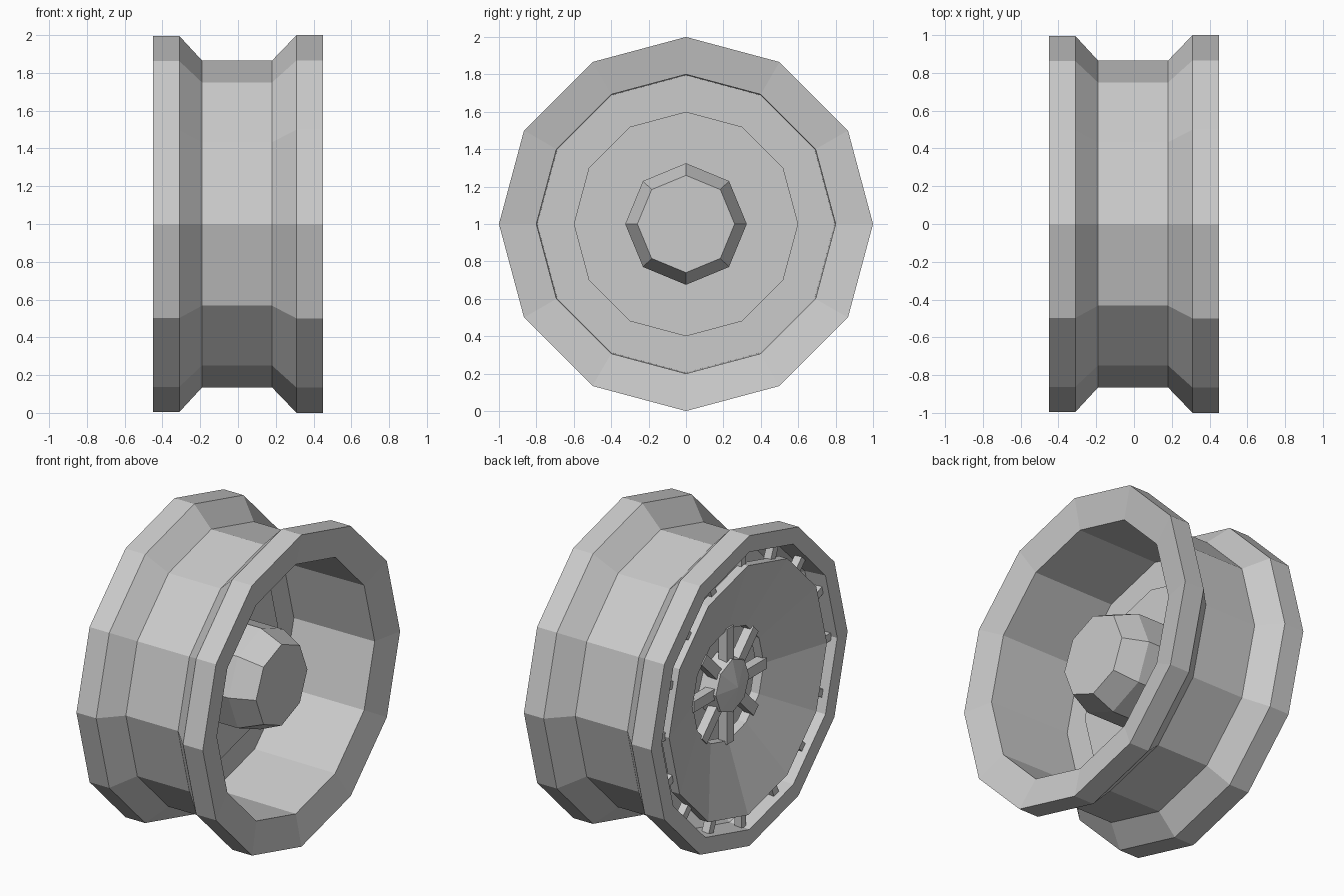
import bpy, bmesh, math
from mathutils import Matrix, Vector

if "Cube" in bpy.data.objects:
    bpy.data.objects.remove(bpy.data.objects["Cube"])


def finish(name, bm):
    bmesh.ops.remove_doubles(bm, verts=bm.verts[:], dist=1e-5)
    bmesh.ops.recalc_face_normals(bm, faces=bm.faces[:])
    me = bpy.data.meshes.new(name)
    bm.to_mesh(me)
    bm.free()
    ob = bpy.data.objects.new(name, me)
    ob.location.z = 1
    bpy.context.collection.objects.link(ob)
    return ob


def lathe(name, profile, sides, closed=False):
    """Revolve (x, radius) points about the x axis with flat facets."""
    bm = bmesh.new()
    vs = [bm.verts.new((x, 0, r)) for x, r in profile]
    edges = [bm.edges.new(p) for p in zip(vs, vs[1:])]
    if closed:
        edges.append(bm.edges.new((vs[-1], vs[0])))
    bmesh.ops.spin(bm, geom=vs + edges, cent=(0, 0, 0), axis=(1, 0, 0),
                   angle=math.tau, steps=sides, use_duplicate=False)
    return finish(name, bm)


def tab_ring(name, count, r0, r1, x, depth, width):
    """Ring of small radial blocks spanning r0 to r1."""
    bm = bmesh.new()
    for i in range(count):
        m = (Matrix.Rotation(math.tau * i / count, 4, 'X')
             @ Matrix.Translation(Vector((x, 0, (r0 + r1) / 2)))
             @ Matrix.Diagonal((depth, width, r1 - r0, 1)))
        bmesh.ops.create_cube(bm, size=1, matrix=m)
    return finish(name, bm)


# Rim barrel with the deep dish on the right side and a raised centre disc
lathe("rim", [(-.22, 0), (-.22, .80), (-.31, .88), (-.45, .89),
              (-.45, .995), (-.31, .995), (-.19, .865), (.18, .865),
              (.31, 1), (.45, 1), (.41, .80), (-.16, .795),
              (-.16, .60), (-.13, .60), (-.13, 0)], 12)

# Octagonal hub in the dish
lathe("hub", [(-.15, 0), (-.15, .325), (.16, .325), (.31, .26), (.31, 0)], 8)

# Conical cover plate on the left side, with a round opening
lathe("cover_plate", [(-.44, .80), (-.30, .36), (-.24, .36), (-.38, .80)],
      12, closed=True)

# Small cap in the cover opening
lathe("centre_cap", [(-.20, 0), (-.20, .19), (-.33, .17), (-.37, 0)], 8)

# Blocks joining cover to rim, and cap to cover
tab_ring("outer_tabs", 16, .76, .90, -.385, .05, .05)
tab_ring("inner_tabs", 8, .15, .37, -.285, .06, .07)
